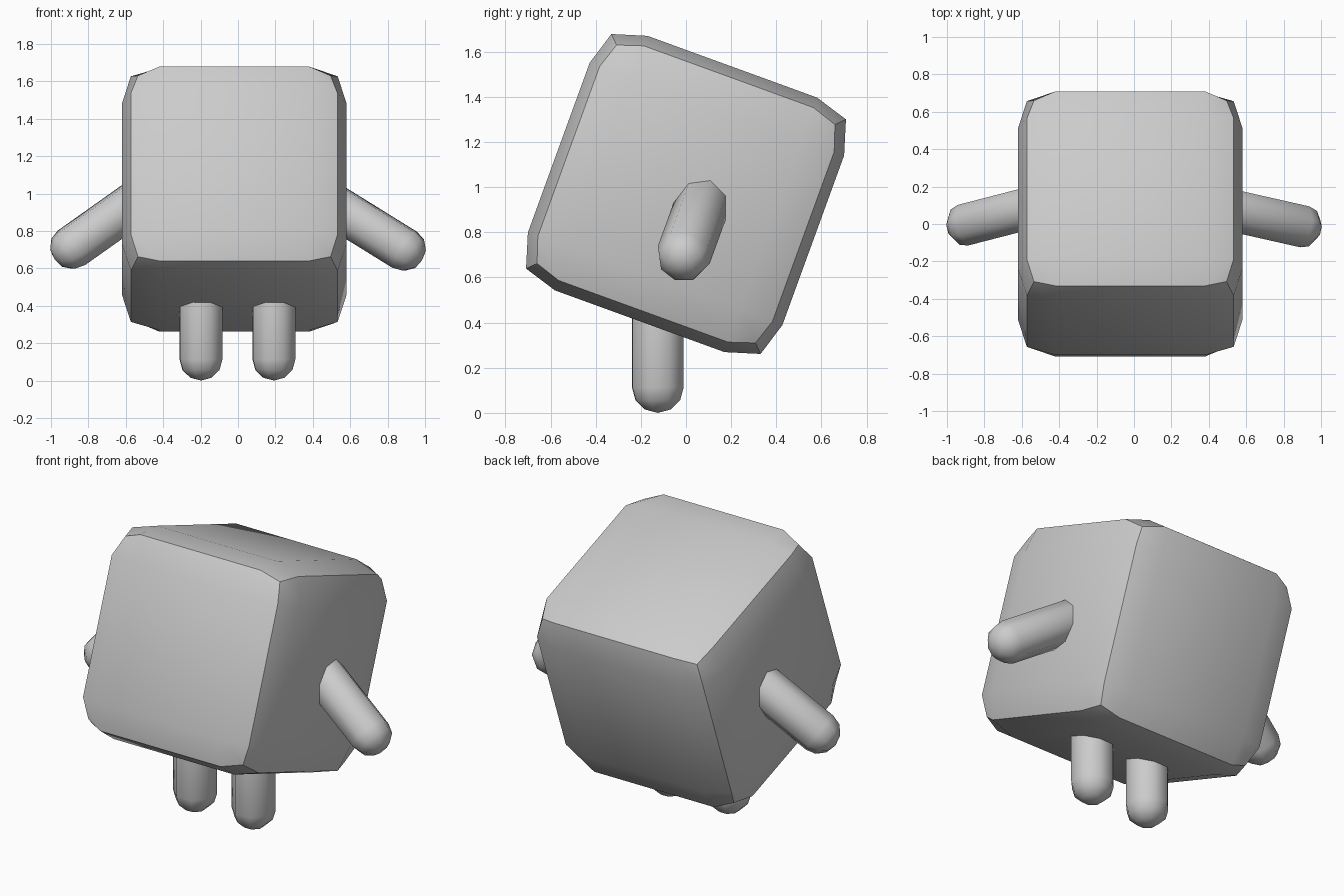
import bpy, bmesh, math
from mathutils import Vector, Matrix

if "Cube" in bpy.data.objects:
    bpy.data.objects.remove(bpy.data.objects["Cube"])

grey = bpy.data.materials.new("plain_grey")
grey.diffuse_color = (0.6, 0.6, 0.6, 1)
grey.use_nodes = True
grey.node_tree.nodes["Principled BSDF"].inputs["Base Color"].default_value = grey.diffuse_color
TILT = Matrix.Rotation(math.radians(-20), 4, 'X')


def finish(bm, name, matrix, angle):
    bmesh.ops.recalc_face_normals(bm, faces=bm.faces)
    mesh = bpy.data.meshes.new(name)
    bm.to_mesh(mesh)
    bm.free()
    mesh.materials.append(grey)
    obj = bpy.data.objects.new(name, mesh)
    obj.matrix_world = matrix
    bpy.context.collection.objects.link(obj)
    bpy.ops.object.select_all(action='DESELECT')
    obj.select_set(True)
    bpy.context.view_layer.objects.active = obj
    bpy.ops.object.shade_smooth_by_angle(angle=math.radians(angle))


def capsule(name, tip, direction, length, radius, twist=0):
    """Eight-sided rounded limb; tip is the centre of its outer round end."""
    bm = bmesh.new()
    bmesh.ops.create_uvsphere(bm, u_segments=8, v_segments=6, radius=1)
    turn = math.radians(22.5 + twist)
    bmesh.ops.rotate(bm, verts=bm.verts, matrix=Matrix.Rotation(turn, 3, 'Z'))
    wide = radius / math.cos(math.pi / 8)
    # split the equator ring into a straight shaft
    equator = [e for e in bm.edges if all(abs(v.co.z) < 1e-4 for v in e.verts)]
    bmesh.ops.split_edges(bm, edges=equator)
    for v in bm.verts:
        upper = v.link_faces[0].calc_center_median().z > 0
        v.co = Vector((v.co.x * wide, v.co.y * wide,
                       v.co.z * radius + (length if upper else 0)))
    loose = [e for e in bm.edges if e.is_boundary]
    bmesh.ops.bridge_loops(bm, edges=loose)
    spin = Vector(direction).to_track_quat('Z', 'Y').to_matrix().to_4x4()
    finish(bm, name, Matrix.Translation(tip) @ spin, 50)


# Puffed cube body: face panels bulge out, edges and corners draw in
bm = bmesh.new()
bmesh.ops.create_cube(bm, size=2)
bmesh.ops.subdivide_edges(bm, edges=bm.edges[:], cuts=2, use_grid_fill=True)
for v in bm.verts:
    outer = sum(abs(c) > 0.9 for c in v.co)
    reach = {1: 0.60, 2: 0.553, 3: 0.515}[outer]
    v.co = Vector([math.copysign(reach if abs(c) > 0.9 else 0.40, c) for c in v.co])
finish(bm, "body", Matrix.Translation((-0.02, 0, 0.97)) @ TILT, 35)

# Upright legs
for side, x in (("left", -0.198), ("right", 0.192)):
    capsule(side + "_leg", (x, -0.125, 0.113), (0, 0, 1), 0.42, 0.113, 2)

# Arms slope down and outward, tilted along with the body
for side, s, angle, tip in (("left", -1, 37, (-0.89, 0.0, 0.71)),
                            ("right", 1, 33.4, (0.89, -0.01, 0.70))):
    a = math.radians(angle)
    inward = TILT @ Vector((-s * math.cos(a), 0, math.sin(a)))
    capsule(side + "_arm", tip, inward, 0.45, 0.112)
